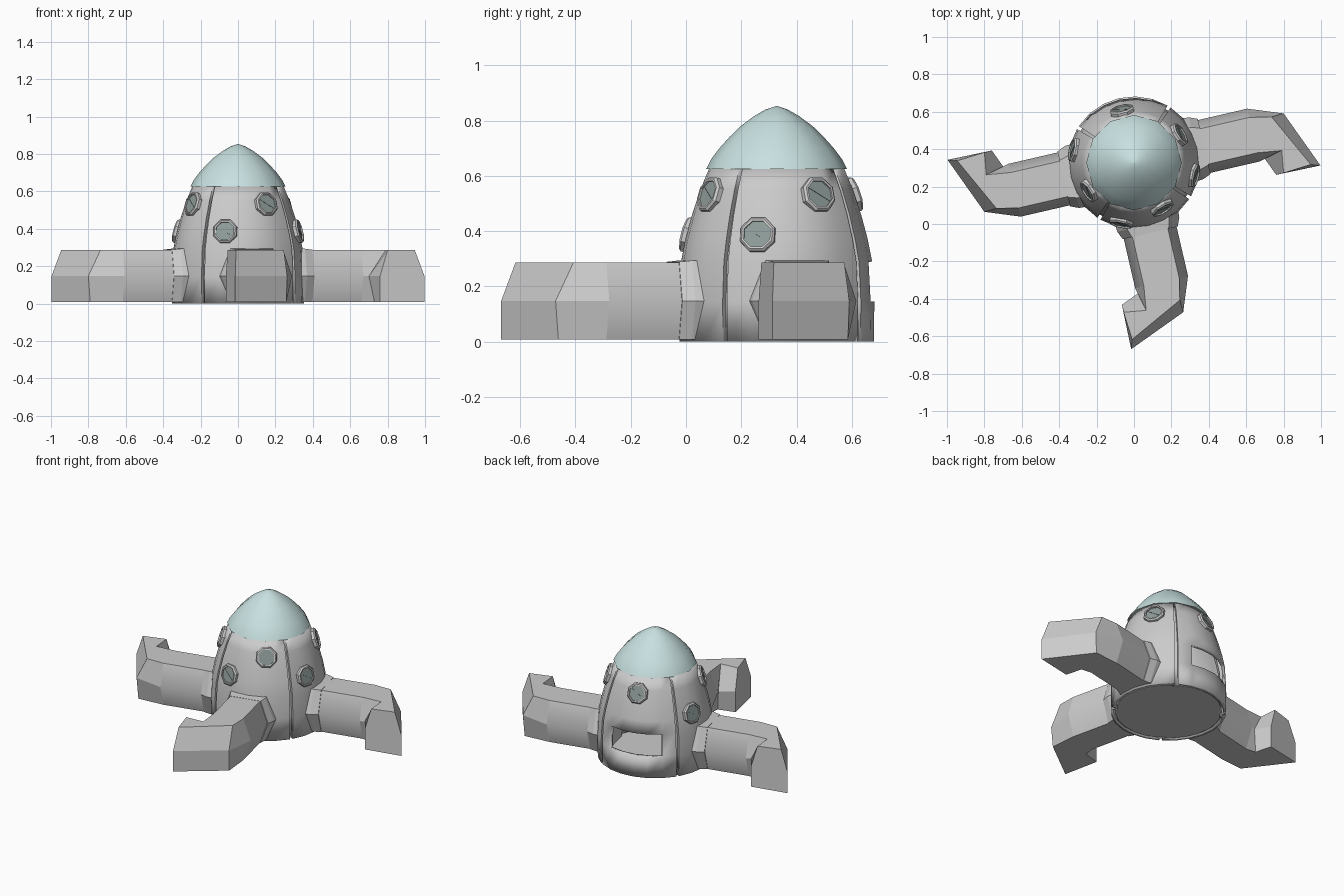
import bpy, bmesh
from math import radians, sin, cos, pi, atan
from mathutils import Matrix, Vector

if "Cube" in bpy.data.objects:
    bpy.data.objects.remove(bpy.data.objects["Cube"])

CENTRE = Matrix.Translation((0, 0.328, 0))


def material(name, rgb):
    m = bpy.data.materials.new(name)
    m.diffuse_color = (*rgb, 1)
    m.use_nodes = True
    m.node_tree.nodes["Principled BSDF"].inputs["Base Color"].default_value = m.diffuse_color
    return m


GLASS = material("pale_glass", (0.58, 0.75, 0.75))
PANE = material("window_pane", (0.27, 0.33, 0.32))


def finish(name, bm, matrix, mat=None, smooth=None):
    bmesh.ops.recalc_face_normals(bm, faces=bm.faces)
    me = bpy.data.meshes.new(name)
    bm.to_mesh(me)
    bm.free()
    ob = bpy.data.objects.new(name, me)
    bpy.context.collection.objects.link(ob)
    ob.matrix_world = CENTRE @ matrix
    if mat:
        me.materials.append(mat)
    if smooth:
        bpy.ops.object.select_all(action='DESELECT')
        ob.select_set(True)
        bpy.context.view_layer.objects.active = ob
        bpy.ops.object.shade_smooth_by_angle(angle=radians(smooth))
    return ob


def loft(name, rings, matrix=Matrix(), mat=None, smooth=None, caps=(True, True), skip=()):
    """Skin a stack of equal-length rings; skip holds (ring, segment) holes."""
    bm = bmesh.new()
    vs = [[bm.verts.new(p) for p in r] for r in rings]
    n = len(vs[0])
    for i in range(len(vs) - 1):
        for j in range(n):
            if (i, j) not in skip:
                k = (j + 1) % n
                bm.faces.new((vs[i][j], vs[i][k], vs[i + 1][k], vs[i + 1][j]))
    if caps[0]:
        bm.faces.new(vs[0][::-1])
    if caps[1]:
        bm.faces.new(vs[-1])
    return finish(name, bm, matrix, mat, smooth)


def circle(r, z, n, phase=0.0):
    return [(r * cos(phase + 2 * pi * i / n), r * sin(phase + 2 * pi * i / n), z) for i in range(n)]


def turn(deg):
    return Matrix.Rotation(radians(deg), 4, 'Z')


# Hull: four curved panels separated by recessed grooves, slot in the back panel
PROFILE = [(0.0, 0.352), (0.145, 0.354), (0.29, 0.346), (0.37, 0.33),
           (0.46, 0.306), (0.55, 0.276), (0.63, 0.243)]


def hull_ring(z, r):
    pts = []
    for k in range(4):
        mid = 13 + 90 * k
        spec = [(-43.5, r - 0.022)] + [(-43.5 + 14.5 * i, r) for i in range(7)] + [(43.5, r - 0.022)]
        pts += [(q * cos(radians(mid + a)), q * sin(radians(mid + a)), z) for a, q in spec]
    return pts


hull = loft("hull", [hull_ring(z, r) for z, r in PROFILE], smooth=30, caps=(False, False),
            skip={(1, 9 + j) for j in range(2, 6)})
shell = hull.modifiers.new("wall", 'SOLIDIFY')
shell.thickness = 0.02
shell.offset = -1

# Floor plate
loft("floor_plate", [circle(0.325, 0.003, 24), circle(0.325, 0.02, 24)])

# Dome: pointed glass cap
DOME = [(0.625, 0.255), (0.66, 0.237), (0.70, 0.207), (0.74, 0.171),
        (0.78, 0.13), (0.815, 0.083), (0.84, 0.04), (0.852, 0.004)]
loft("dome", [circle(r, z, 12, pi / 2) for z, r in DOME], mat=GLASS, smooth=40)

# Portholes
for i, (ang, high) in enumerate([(32, 1), (-58, 1), (212, 1), (103, 1),
                                 (-12, 0), (-102, 0), (168, 0)]):
    z, r, slope = (0.53, 0.28, 0.33) if high else (0.385, 0.323, 0.25)
    m = (turn(ang) @ Matrix.Translation((r, 0, z))
         @ Matrix.Rotation(pi / 2 - atan(slope), 4, 'Y') @ Matrix.Rotation(pi / 8, 4, 'Z'))
    loft(f"window_frame_{i}", [circle(0.068, -0.02, 8), circle(0.068, 0.012, 8),
                               circle(0.06, 0.02, 8), circle(0.052, 0.02, 8),
                               circle(0.052, -0.005, 8)], m)
    loft(f"window_pane_{i}", [circle(0.053, 0.0, 8), circle(0.053, 0.012, 8)], m, PANE)
    bm = bmesh.new()
    bmesh.ops.create_cube(bm, size=1, matrix=turn(35) @ Matrix.Diagonal((0.1, 0.004, 0.028, 1)))
    finish(f"window_bar_{i}", bm, m, PANE)

# Legs: hexagonal tube, collar at the hull, bent foot
Z_TOP, Z_MID, Z_LOW = 0.287, 0.147, 0.008


def section(ot, om, ob, ib, im, it):
    zs = (Z_TOP, Z_MID, Z_LOW, Z_LOW, Z_MID, Z_TOP)
    return [(x, y, z) for (x, y), z in zip((ot, om, ob, ib, im, it), zs)]


def tube_ring(u, grow=0.0):
    w, t = 0.145 + grow, 0.097 + grow * 0.7
    ring = section((u, t), (u, w), (u, t), (u, -t), (u, -w), (u, -t))
    return [turn(13) @ Vector((x, y, z + (grow * 0.25 if z > 0.2 else 0))) for x, y, z in ring]


knee = section((0.735, 0.245), (0.80, 0.263), (0.79, 0.258),
               (0.73, 0.045), (0.70, 0.02), (0.79, 0.065))
toe = section((0.945, -0.01), (0.997, -0.015), (0.997, -0.015),
              (0.76, -0.065), (0.76, -0.065), (0.80, -0.055))

for side, deg in (("right", 0), ("front", -90), ("left", 180)):
    m = turn(deg)
    loft(f"{side}_leg_tube", [tube_ring(0.27), tube_ring(0.655)], m, smooth=70)
    loft(f"{side}_leg_collar", [tube_ring(0.27, 0.03), tube_ring(0.34, 0.025),
                                tube_ring(0.385, 0.006)], m)
    loft(f"{side}_foot", [tube_ring(0.655), knee, toe], m)
